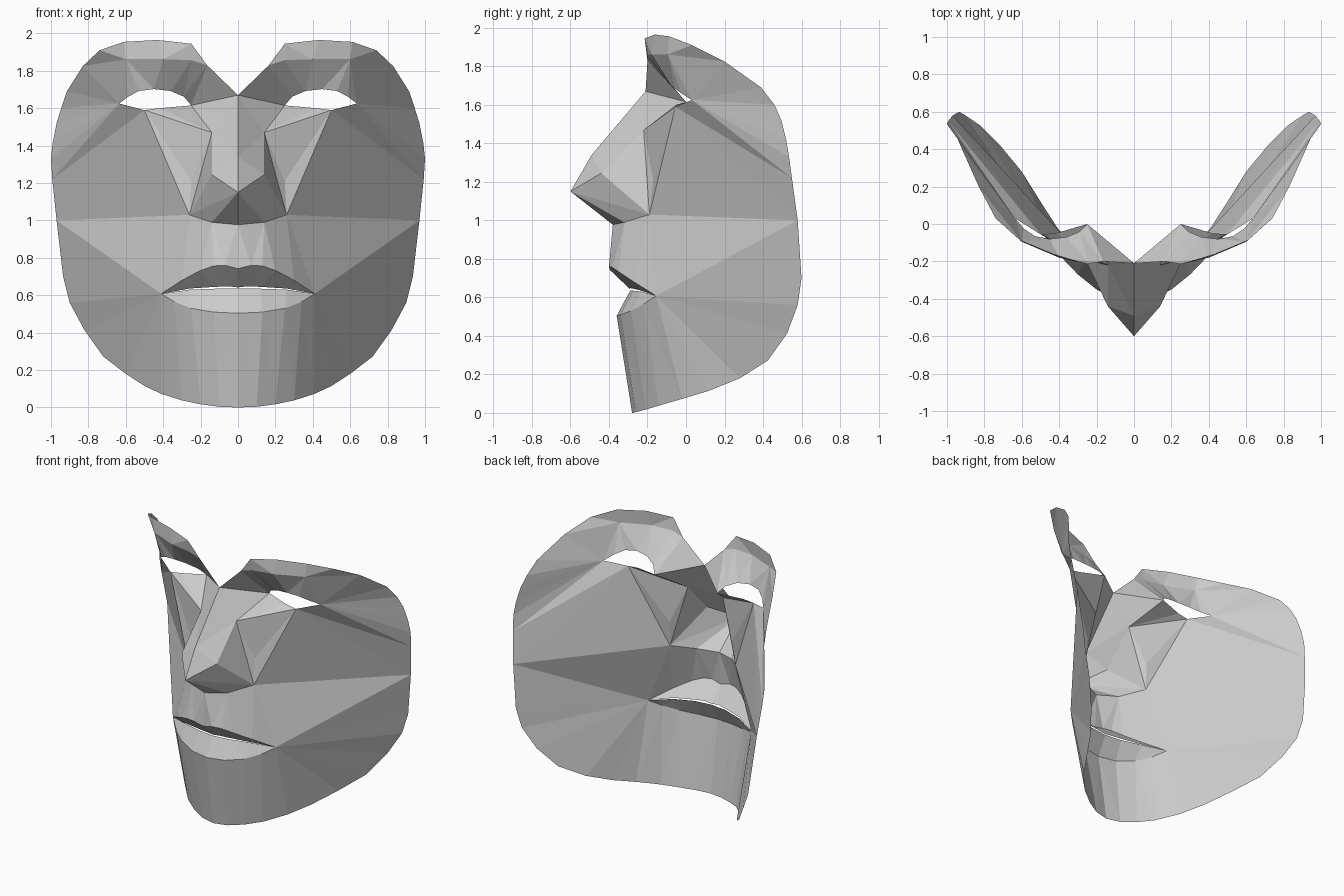
import bpy, bmesh
from mathutils import Vector

if "Cube" in bpy.data.objects:
    bpy.data.objects.remove(bpy.data.objects["Cube"])


def bridge(a, b):
    """Triangles joining two polylines, always taking the shorter diagonal."""
    a, b = [Vector(p) for p in a], [Vector(p) for p in b]
    i = j = 0
    tris = []
    while i < len(a) - 1 or j < len(b) - 1:
        step_a = (a[i + 1] - b[j]).length if i < len(a) - 1 else 1e9
        step_b = (b[j + 1] - a[i]).length if j < len(b) - 1 else 1e9
        if step_a <= step_b:
            tris.append((a[i], b[j], a[i + 1]))
            i += 1
        else:
            tris.append((a[i], b[j], b[j + 1]))
            j += 1
    return tris


def fan(centre, rim):
    return [(centre, p, q) for p, q in zip(rim, rim[1:])]


def part(name, faces):
    """Half surface, facing outward, mirrored across x."""
    bm = bmesh.new()
    for f in faces:
        pts = [Vector(p) for p in f]
        if len(pts) == 3 and (pts[1] - pts[0]).cross(pts[2] - pts[0]).length < 1e-7:
            continue
        bm.faces.new([bm.verts.new(p) for p in pts])
    bmesh.ops.remove_doubles(bm, verts=bm.verts[:], dist=0.0005)
    bmesh.ops.recalc_face_normals(bm, faces=bm.faces[:])
    out = Vector((0.4, -1, 0))
    if sum(f.normal.dot(out) * f.calc_area() for f in bm.faces) < 0:
        bmesh.ops.reverse_faces(bm, faces=bm.faces[:])
    mesh = bpy.data.meshes.new(name)
    bm.to_mesh(mesh)
    bm.free()
    ob = bpy.data.objects.new(name, mesh)
    bpy.context.collection.objects.link(ob)
    mod = ob.modifiers.new("mirror", 'MIRROR')
    mod.use_clip = True
    return ob


# Shared landmarks (right half)
notch = (0, -.21, 1.67)
brow_in = (.165, -.2, 1.83)
temple = (.83, .2, 1.825)
eye_in, eye_low, eye_out = (.25, 0, 1.615), (.5, -.055, 1.59), (.635, .03, 1.625)
nose_side, nose_wing = (.14, -.22, 1.47), (.26, -.19, 1.03)
nose_mid, nose_tip, nostril = (0, -.49, 1.34), (0, -.6, 1.15), (.14, -.44, 1.245)
hollow = (.25, -.17, 1.21)
jaw = (.97, .58, 1.0)
mouth = (.41, -.155, .608)

# Edge lines
brow_top = [brow_in, (.25, -.215, 1.945), (.43, -.16, 1.965), (.61, -.085, 1.955),
            (.74, .03, 1.91), temple]
brow_mid = [brow_in, (.25, -.2, 1.857), (.4, -.18, 1.862), (.6, -.095, 1.862), temple]
eye_top = [eye_in, (.29, -.04, 1.662), (.36, -.07, 1.692), (.45, -.08, 1.702),
           (.53, -.065, 1.692), (.59, -.025, 1.66), eye_out]
side_rim = [temple, (.915, .39, 1.69), (.945, .46, 1.6), (.97, .495, 1.52),
            (.99, .52, 1.42), (1, .535, 1.33), (.993, .55, 1.22), jaw]
jaw_rim = [jaw, (.935, .6, .7), (.9, .58, .56), (.82, .525, .412), (.72, .425, .272), (.6, .28, .18)]
chin_rim = [(.6, .28, .18), (.5, .12, .115), (.41, -.02, .073), (.3, -.14, .038),
            (.2, -.21, .017), (.1, -.26, .004), (0, -.28, 0)]
nose_base = [nose_wing, (.14, -.32, .99), (0, -.38, .977)]
lip_top = [mouth, (.3, -.27, .68), (.2, -.35, .733), (.13, -.385, .757), (.07, -.4, .76), (0, -.395, .742)]
lip_in = [mouth, (.26, -.235, .636), (.12, -.275, .645), (.05, -.29, .648), (0, -.29, .642)]
low_in = [mouth, (.26, -.23, .63), (.12, -.275, .635), (0, -.29, .635)]
low_out = [mouth, (.34, -.22, .565), (.25, -.285, .53), (.13, -.34, .51), (0, -.36, .504)]

# Brow: crest, and lid surface falling back to the eye opening
part("brow", bridge(brow_top, brow_mid) + bridge(brow_mid, eye_top)
     + [(notch, brow_in, eye_in)])

# Nose: bridge, flank, ball and underside
part("nose", [(notch, eye_in, nose_side), (notch, nose_side, nose_mid),
              (nose_mid, nose_side, nostril), (nose_mid, nostril, nose_tip),
              (nostril, nose_side, nose_wing), (nose_tip, nostril, nose_wing)]
     + fan(nose_tip, nose_base))

# Cheek: under-eye planes, broad cheek plane and fan to the outer rim
part("cheek", [(eye_in, nose_side, (.42, -.05, 1.6)), ((.42, -.05, 1.6), nose_side, eye_low),
               (nose_side, hollow, eye_low), (nose_side, nose_wing, hollow),
               (hollow, nose_wing, eye_low), (eye_low, nose_wing, jaw),
               (eye_low, side_rim[-2], jaw), (eye_low, eye_out, side_rim[-2])]
     + fan(eye_out, side_rim[:-1]))

# Muzzle between nose and upper lip, and jaw sides
part("muzzle", bridge(nose_base, lip_top))
part("jaw_side", [(nose_wing, jaw, mouth)] + fan(mouth, jaw_rim))

# Lips either side of a thin slit
part("upper_lip", bridge(lip_top, lip_in))
part("lower_lip", bridge(low_in, low_out))

# Chin
part("chin", bridge(chin_rim, low_out))
